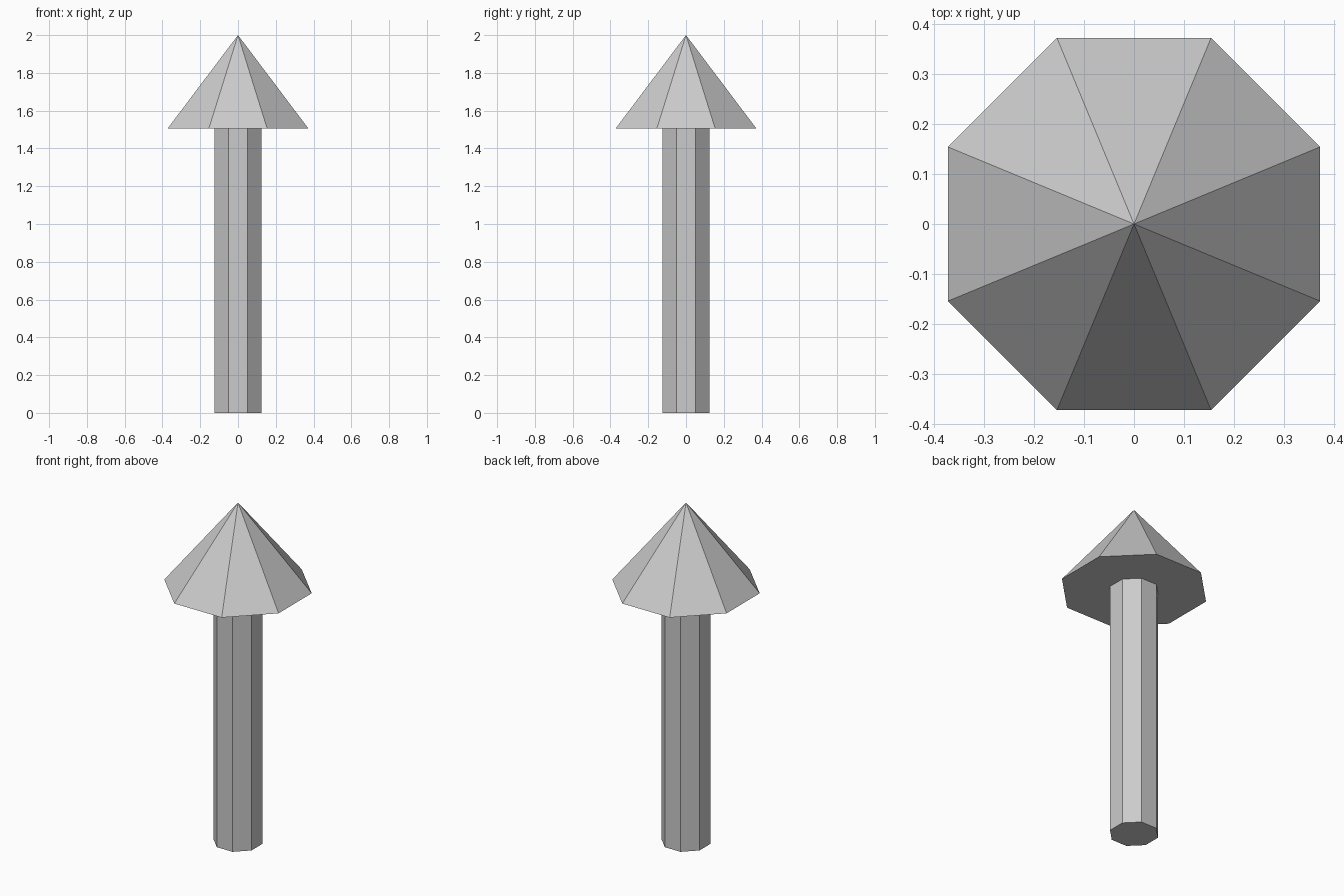
import bpy
import math

if "Cube" in bpy.data.objects:
    bpy.data.objects.remove(bpy.data.objects["Cube"])

SIDES = 8
HEAD_Z, TOP_Z = 1.505, 2.0


def octagon_part(name, apothem, z0, z1, pointed):
    """Eight-sided prism or pyramid with flat sides facing the axes."""
    radius = apothem / math.cos(math.pi / SIDES)
    bpy.ops.mesh.primitive_cone_add(
        vertices=SIDES, radius1=radius, radius2=0 if pointed else radius,
        depth=z1 - z0, location=(0, 0, (z0 + z1) / 2),
        rotation=(0, 0, math.pi / SIDES))
    bpy.context.object.name = name


# Straight shaft standing on the ground
octagon_part("shaft", 0.124, 0, HEAD_Z, False)

# Pointed head with flat underside
octagon_part("arrow_head", 0.373, HEAD_Z, TOP_Z, True)
